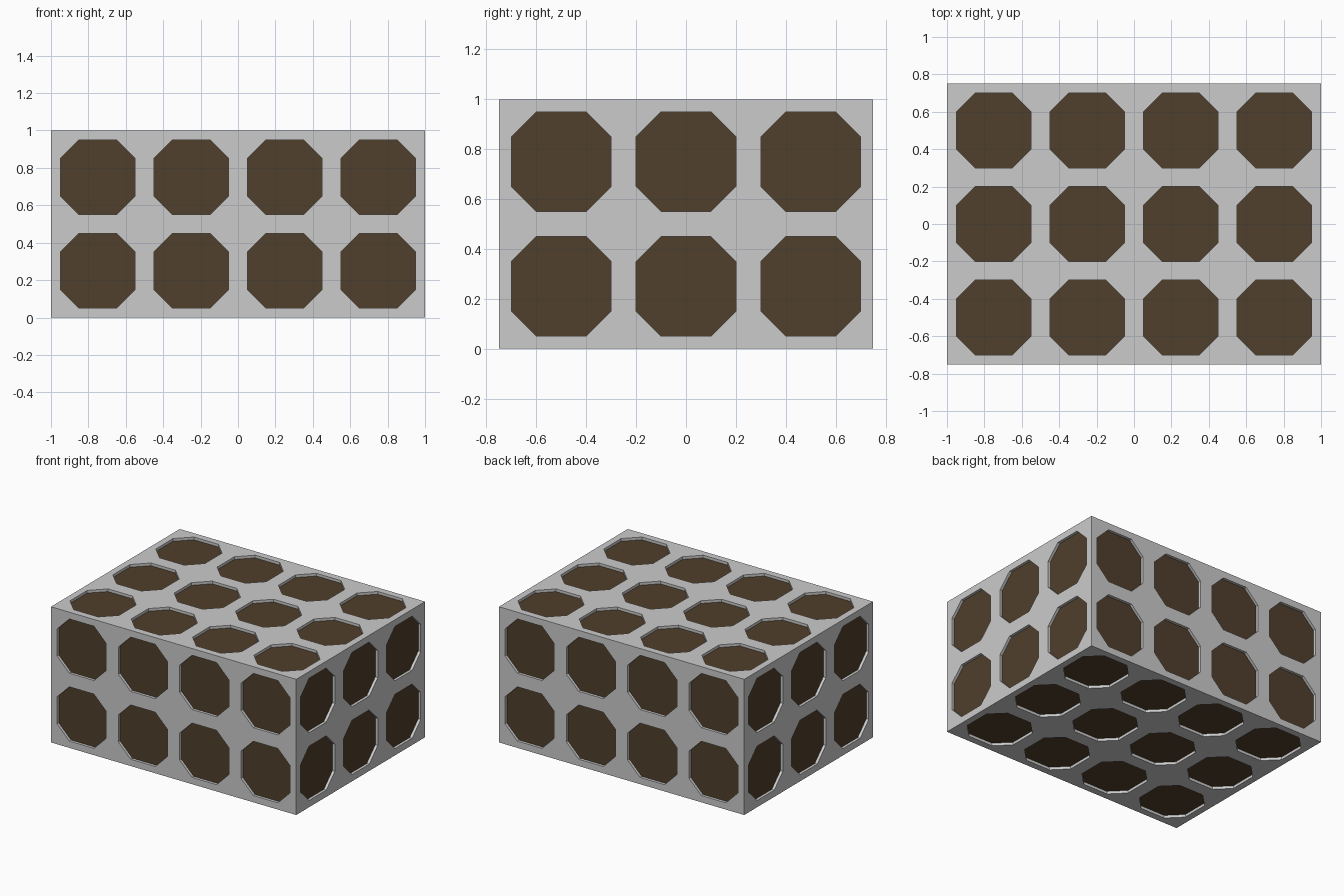
import bpy, bmesh
from mathutils import Vector

if "Cube" in bpy.data.objects:
    bpy.data.objects.remove(bpy.data.objects["Cube"])

SIZE = Vector((2.0, 1.5, 1.0))
CENTRE = Vector((0, 0, 0.5))
CELL, HALF, FLAT, DEPTH = 0.5, 0.2, 0.1, 0.02

frame_bm, panel_bm = bmesh.new(), bmesh.new()


def add_face(bm, points):
    return bm.faces.new([bm.verts.new(p) for p in points])


def add_cell(c, u, v, n):
    """One square cell: flat rim, octagonal recess walls and the recessed panel."""
    h = CELL / 2
    at = lambda p, d=0: c + u * p[0] + v * p[1] - n * d
    corners = [(h, h), (-h, h), (-h, -h), (h, -h)]
    octagon = [(HALF, FLAT), (FLAT, HALF), (-FLAT, HALF), (-HALF, FLAT),
               (-HALF, -FLAT), (-FLAT, -HALF), (FLAT, -HALF), (HALF, -FLAT)]
    for i in range(4):
        a, b, d = octagon[2 * i], octagon[2 * i + 1], octagon[(2 * i + 2) % 8]
        k, k2 = corners[i], corners[(i + 1) % 4]
        add_face(frame_bm, [at(a), at(k), at(b)])
        add_face(frame_bm, [at(b), at(k), at(k2), at(d)])
    for i in range(8):
        a, b = octagon[i], octagon[(i + 1) % 8]
        add_face(frame_bm, [at(a), at(b), at(b, DEPTH), at(a, DEPTH)])
    add_face(panel_bm, [at(p, DEPTH) for p in octagon])


# Cover all six sides of the block with cells
for axis in range(3):
    ua, va = (axis + 1) % 3, (axis + 2) % 3
    for sign in (-1, 1):
        n, u, v = Vector(), Vector(), Vector()
        n[axis], u[ua], v[va] = sign, sign, 1
        nu, nv = round(SIZE[ua] / CELL), round(SIZE[va] / CELL)
        for i in range(nu):
            for j in range(nv):
                c = (CENTRE + n * SIZE[axis] / 2
                     + u * (i - (nu - 1) / 2) * CELL
                     + v * (j - (nv - 1) / 2) * CELL)
                add_cell(c, u, v, n)


def finish(bm, name):
    bmesh.ops.remove_doubles(bm, verts=bm.verts, dist=1e-4)
    mesh = bpy.data.meshes.new(name)
    bm.to_mesh(mesh)
    bm.free()
    obj = bpy.data.objects.new(name, mesh)
    bpy.context.collection.objects.link(obj)
    return obj


# Grey block frame and brown octagonal panels
finish(frame_bm, "block_frame")
panels = finish(panel_bm, "octagon_panels")
brown = bpy.data.materials.new("dark_brown")
brown.diffuse_color = (0.08, 0.05, 0.025, 1)
brown.use_nodes = True
brown.node_tree.nodes["Principled BSDF"].inputs["Base Color"].default_value = brown.diffuse_color
panels.data.materials.append(brown)
